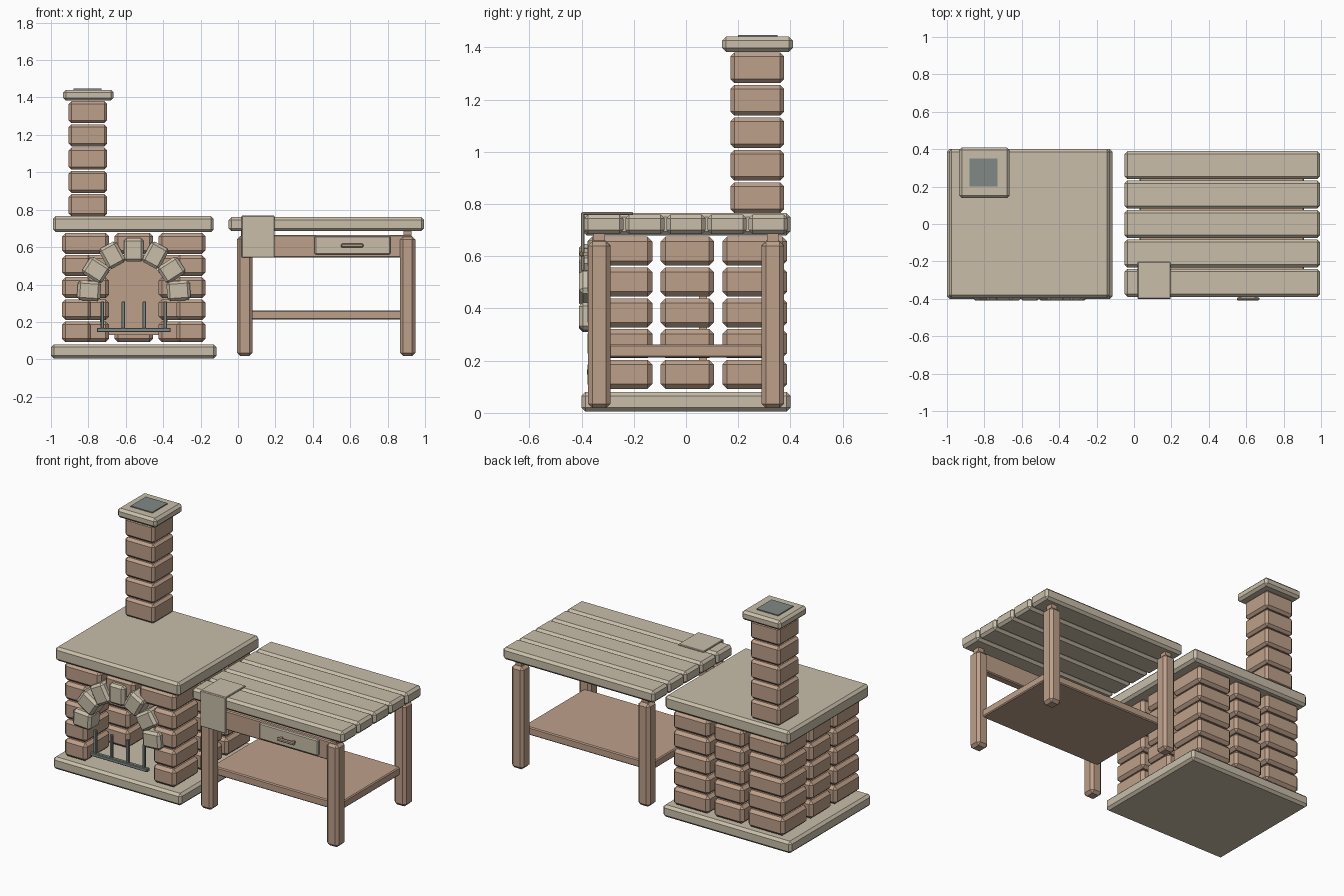
import bpy, bmesh, math
from mathutils import Matrix, Vector

cube = bpy.data.objects.get("Cube")
if cube:
    bpy.data.objects.remove(cube, do_unlink=True)


def material(name, rgb):
    m = bpy.data.materials.new(name)
    m.use_nodes = True
    m.diffuse_color = (*rgb, 1)
    m.node_tree.nodes["Principled BSDF"].inputs["Base Color"].default_value = (*rgb, 1)
    return m


STONE = material("pale stone", (0.58, 0.515, 0.40))
BRICK = material("warm brick", (0.515, 0.35, 0.255))
IRON = material("grey iron", (0.22, 0.25, 0.24))


def block(name, xs, ys, zs, mat, chamfer=0.015, turn=0.0):
    """Chamfered box between the given limits, turned about its own y axis."""
    lo, hi = Vector((xs[0], ys[0], zs[0])), Vector((xs[1], ys[1], zs[1]))
    size = hi - lo
    bm = bmesh.new()
    bmesh.ops.create_cube(bm, size=1)
    bmesh.ops.scale(bm, vec=size, verts=bm.verts)
    if chamfer:
        bmesh.ops.bevel(bm, geom=bm.edges[:], offset=min(chamfer, min(size) * 0.4),
                        segments=1, affect='EDGES', profile=0.5)
    bmesh.ops.rotate(bm, matrix=Matrix.Rotation(turn, 3, 'Y'), verts=bm.verts)
    mesh = bpy.data.meshes.new(name)
    bm.to_mesh(mesh)
    bm.free()
    mesh.materials.append(mat)
    ob = bpy.data.objects.new(name, mesh)
    ob.location = (lo + hi) / 2
    bpy.context.collection.objects.link(ob)
    return ob


# Oven slabs
block("oven_base", (-1.0, -0.115), (-0.4, 0.4), (0.005, 0.08), STONE)
block("oven_top", (-0.99, -0.13), (-0.395, 0.4), (0.68, 0.765), STONE)

# Oven walls: a ring of brick columns, open at the front below the top course
CX = -0.557
spans = [(-0.383, -0.133), (-0.103, 0.103), (0.133, 0.383)]
for row in range(5):
    z = 0.092 + row * 0.118
    for i, sx in enumerate(spans):
        for j, sy in enumerate(spans):
            xs = [CX + sx[0], CX + sx[1]]
            if i == 1 and (j == 1 or (j == 0 and row < 4)):
                continue
            if j == 0 and row < 4:
                if i == 0:
                    xs[1] = -0.785
                else:
                    xs[0] = -0.33 if i == 1 else -0.33 + 0.001
                    xs[0] = 2 * CX + 0.785
            block("wall_brick", xs, (sy[0] + 0.006, sy[1] + 0.004), (z, z + 0.111), BRICK, 0.018)

# Firebox back with a rounded head
bm = bmesh.new()
outline = [(-0.18, 0.13), (0.18, 0.13)]
outline += [(0.18 * math.cos(a), 0.355 + 0.18 * math.sin(a))
            for a in (math.pi * k / 10 for k in range(11))]
face = bm.faces.new([bm.verts.new((CX + x, 0.05, z)) for x, z in outline])
side = bmesh.ops.extrude_face_region(bm, geom=[face])
bmesh.ops.translate(bm, vec=(0, 0.03, 0),
                    verts=[g for g in side["geom"] if isinstance(g, bmesh.types.BMVert)])
bmesh.ops.recalc_face_normals(bm, faces=bm.faces)
mesh = bpy.data.meshes.new("firebox_back")
bm.to_mesh(mesh)
bm.free()
mesh.materials.append(BRICK)
bpy.context.collection.objects.link(bpy.data.objects.new("firebox_back", mesh))

# Arch stones
for k in range(7):
    a = math.radians(4 + k * 172 / 6)
    x, z = CX + 0.24 * math.cos(a), 0.35 + 0.235 * math.sin(a)
    block("arch_stone", (x - 0.0625, x + 0.0625), (-0.41, -0.30),
          (z - 0.053, z + 0.053), STONE, 0.015, -a)

# Fire guard
block("guard_rail", (-0.755, -0.36), (-0.38, -0.355), (0.145, 0.168), IRON, 0.004)
for k in range(4):
    x = -0.725 + k * 0.112
    block("guard_post", (x - 0.009, x + 0.009), (-0.376, -0.358), (0.16, 0.31), IRON, 0.003)

# Chimney
for k in range(5):
    z = 0.765 + k * 0.1245
    block("chimney_brick", (-0.905, -0.70), (0.17, 0.375), (z, z + 0.118), BRICK)
block("chimney_cap", (-0.935, -0.665), (0.138, 0.41), (1.383, 1.441), STONE)
block("flue_plate", (-0.88, -0.73), (0.2, 0.35), (1.439, 1.447), IRON, 0)

# Table
for k in range(5):
    y = -0.39 + k * 0.1575
    block("table_plank", (-0.05, 0.995), (y, y + 0.15), (0.685, 0.76), STONE)
for x in (-0.005, 0.865):
    for y in (-0.375, 0.29):
        block("table_leg", (x, x + 0.083), (y, y + 0.085), (0.018, 0.66 if x < 0.5 else 0.657), BRICK, 0.017)
        block("leg_joint", (x + 0.02, x + 0.063), (y + 0.02, y + 0.065), (0.64, 0.69), BRICK, 0)
block("table_shelf", (0.03, 0.91), (-0.3, 0.3), (0.212, 0.262), BRICK, 0.006)
block("front_apron", (0.04, 0.93), (-0.36, -0.31), (0.545, 0.665), BRICK, 0.006)
block("drawer_front", (0.41, 0.815), (-0.378, -0.34), (0.56, 0.66), STONE, 0.006)
block("drawer_handle", (0.55, 0.67), (-0.408, -0.392), (0.598, 0.618), BRICK, 0.005)
for x in (0.56, 0.645):
    block("handle_mount", (x, x + 0.015), (-0.398, -0.37), (0.601, 0.615), BRICK, 0)

# Cloth draped over the table edge
block("cloth_top", (0.02, 0.195), (-0.398, -0.203), (0.758, 0.769), STONE, 0.003)
block("cloth_drop", (0.02, 0.195), (-0.402, -0.389), (0.545, 0.767), STONE, 0.003)
